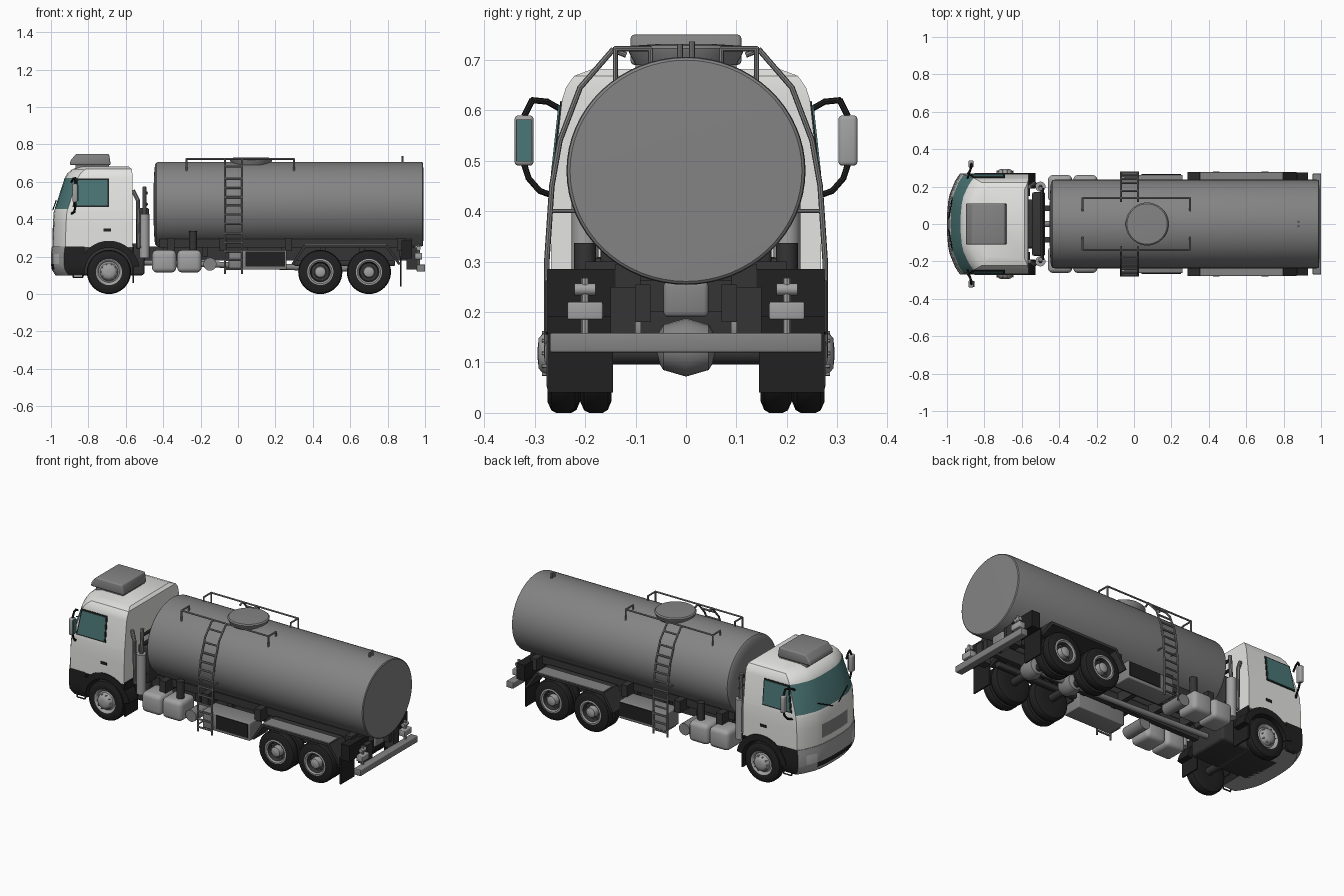
import bpy, bmesh
from math import sin, cos, pi, radians
from mathutils import Vector, Matrix

cube = bpy.data.objects.get("Cube")
if cube:
    bpy.data.objects.remove(cube)


def material(name, r, g, b):
    m = bpy.data.materials.new(name)
    m.use_nodes = True
    m.diffuse_color = (r, g, b, 1)
    for n in m.node_tree.nodes:
        if n.type == 'BSDF_PRINCIPLED':
            n.inputs["Base Color"].default_value = (r, g, b, 1)
    return m


WHITE = material("cab_white", .78, .78, .76)
GREY = material("tank_grey", .23, .23, .23)
LIGHT = material("light_metal", .36, .36, .36)
DARK = material("chassis_dark", .035, .035, .035)
BLACK = material("rubber_black", .015, .015, .015)
GLASS = material("teal_glass", .07, .18, .18)
LAMP = material("lamp_pale", .55, .55, .55)


def finish(bm, name, mats, mirror=False):
    if mirror:
        geom = bm.verts[:] + bm.edges[:] + bm.faces[:]
        copy = bmesh.ops.duplicate(bm, geom=geom)["geom"]
        for v in copy:
            if isinstance(v, bmesh.types.BMVert):
                v.co.y = -v.co.y
    bmesh.ops.recalc_face_normals(bm, faces=bm.faces[:])
    for f in bm.faces:
        f.smooth = True
    for e in bm.edges:
        e.smooth = len(e.link_faces) == 2 and e.calc_face_angle(0) < 0.6
    mesh = bpy.data.meshes.new(name)
    bm.to_mesh(mesh)
    bm.free()
    for m in mats:
        mesh.materials.append(m)
    ob = bpy.data.objects.new(name, mesh)
    bpy.context.scene.collection.objects.link(ob)
    return ob


def slab(name, pts, vec, mat, bevel=0, mirror=False):
    """Polygon pushed along a vector."""
    bm = bmesh.new()
    a = [bm.verts.new(p) for p in pts]
    b = [bm.verts.new(Vector(p) + Vector(vec)) for p in pts]
    bm.faces.new(a)
    bm.faces.new(b[::-1])
    for i in range(len(a)):
        j = (i + 1) % len(a)
        bm.faces.new((a[i], b[i], b[j], a[j]))
    if bevel:
        bmesh.ops.bevel(bm, geom=bm.edges[:], offset=bevel, segments=3, profile=.5, affect='EDGES')
    return finish(bm, name, [mat], mirror)


def box(name, x, y, z, mat, bevel=0, mirror=False):
    pts = [(x[0], y[0], z[0]), (x[1], y[0], z[0]), (x[1], y[0], z[1]), (x[0], y[0], z[1])]
    return slab(name, pts, (0, y[1] - y[0], 0), mat, bevel, mirror)


def tube(name, paths, r, mat, mirror=False, seg=8):
    bm = bmesh.new()
    for path in paths:
        for a, b in zip(path, path[1:]):
            a, b = Vector(a), Vector(b)
            d = b - a
            m = Matrix.Translation((a + b) / 2) @ d.to_track_quat('Z', 'Y').to_matrix().to_4x4()
            bmesh.ops.create_cone(bm, cap_ends=True, segments=seg, radius1=r, radius2=r,
                                  depth=d.length + r * .6, matrix=m)
    return finish(bm, name, [mat], mirror)


def lathe(name, profile, place, mats, pick=lambda i: 0, seg=40, mirror=False):
    """Spin (offset, radius) pairs; place() maps offset and ring position to a point."""
    bm = bmesh.new()
    rings = [[bm.verts.new(place(o, r * cos(2 * pi * k / seg), r * sin(2 * pi * k / seg)))
              for k in range(seg)] for o, r in profile]
    for i, (a, b) in enumerate(zip(rings, rings[1:])):
        for k in range(seg):
            j = (k + 1) % seg
            bm.faces.new((a[k], a[j], b[j], b[k])).material_index = pick(i)
    bm.faces.new(rings[0])
    bm.faces.new(rings[-1]).material_index = pick(len(rings) - 2)
    return finish(bm, name, mats, mirror)


HALF = [0, .2, .45, .6, .85, .95, 1]
COLS = [-f for f in HALF[:0:-1]] + HALF


def nose(name, rings, mats, rule, bulge=.07):
    """Loft of plan outlines with a bowed front; rule(z, f) colours the faces."""
    bm = bmesh.new()
    loops = []
    for z, xf, xb, hw in rings:
        pts = [(xf + bulge * abs(f) ** 3, f * hw, z) for f in COLS]
        loops.append([bm.verts.new(p) for p in pts + [(xb, hw, z), (xb, -hw, z)]])
    n = len(loops[0])
    for i, (a, b) in enumerate(zip(loops, loops[1:])):
        z = (rings[i][0] + rings[i + 1][0]) / 2
        for k in range(n):
            j = (k + 1) % n
            face = bm.faces.new((a[k], a[j], b[j], b[k]))
            f = abs(COLS[k] + COLS[j]) / 2 if k < len(COLS) - 1 else 2
            face.material_index = rule(z, f)
    bm.faces.new(loops[0])
    bm.faces.new(loops[-1])
    return finish(bm, name, mats)


# Cab shell with windscreen and grille
def cab_rule(z, f):
    if .455 < z < .62 and f < 1:
        return 1
    return 2 if .29 < z < .37 and f < .45 else 0


nose("cab", [(.25, -.992, -.565, .268), (.29, -.992, -.565, .268), (.37, -.99, -.565, .268),
             (.44, -.985, -.565, .266), (.455, -.98, -.565, .264), (.62, -.927, -.565, .246),
             (.645, -.912, -.565, .238), (.668, -.885, -.568, .222), (.682, -.84, -.585, .185)],
     [WHITE, GLASS, GREY], cab_rule)


# Front bumper with lamps and intake slot
def bumper_rule(z, f):
    if f > 1:
        return 1
    if .16 < z < .215 and .6 < f < .85:
        return 2
    return 1 if .13 < z < .16 and f < .6 else 0


nose("front_bumper", [(.1, -.975, -.82, .255), (.13, -.995, -.82, .268), (.16, -1, -.82, .27),
                      (.215, -1, -.82, .27), (.255, -.995, -.82, .27)], [LIGHT, BLACK, LAMP], bumper_rule)


# Side windows, framed and lying on the sloping door
def door_plate(name, pts, off, mat):
    slab(name, [(x, .264 - (z - .455) * .109, z) for x, z in pts], (0, off, 0), mat, mirror=True)


door_plate("window_frame", [(-.885, .465), (-.69, .465), (-.69, .618), (-.86, .618)], .003, BLACK)
door_plate("side_window", [(-.875, .473), (-.698, .473), (-.698, .61), (-.853, .61)], .006, GLASS)
box("door_handle", (-.72, -.68), (.262, .272), (.335, .35), BLACK, mirror=True)
tube("wiper", [[(-.99, .03, .45), (-.972, .14, .50)]], .003, BLACK, True)
slab("roof_unit", [(-.9, -.11, .69), (-.895, -.11, .715), (-.865, -.11, .75), (-.69, -.11, .75),
                   (-.68, -.11, .69)], (0, .22, 0), GREY, .008)
box("roof_unit_base", (-.87, -.69), (-.1, .1), (.67, .7), GREY)

# Mirrors
box("mirror_housing", (-.885, -.858), (.302, .34), (.49, .59), LIGHT, .008, True)
box("mirror_glass", (-.859, -.854), (-.336, -.306), (.498, .582), GLASS)
tube("mirror_arm", [[(-.89, .245, .6), (-.88, .275, .617), (-.87, .305, .62), (-.87, .32, .59)],
                    [(-.87, .32, .49), (-.87, .312, .465), (-.875, .29, .44), (-.89, .262, .43)]],
     .006, BLACK, True)

# Front wheel arches, flaps and step
arc = [radians(a) for a in range(10, 171, 10)]
arch = [(-.69 + .165 * cos(a), .19, .12 + .165 * sin(a)) for a in arc]
arch += [(-.69 + .128 * cos(a), .19, .12 + .128 * sin(a)) for a in reversed(arc)]
slab("front_wheel_arch", arch, (0, .084, 0), BLACK, mirror=True)
box("front_mud_flap", (-.565, -.557), (.15, .27), (.06, .26), BLACK, mirror=True)
tube("cab_step", [[(-.885, .255, .12), (-.88, .26, .09), (-.83, .26, .09), (-.825, .255, .12)]], .004, DARK, True)
box("engine_block", (-.9, -.5), (-.13, .13), (.1, .27), DARK, .015)

# Wheels: tyre, rim and hub in one spin
TYRE = [(-.062, .05), (-.062, .095), (-.055, .112), (-.045, .118), (-.018, .118),
        (-.008, .113), (0, .095), (0, .07)]
FRONT_RIM = [(-.004, .064), (-.014, .056), (-.01, .048), (.01, .042), (.02, .03), (.022, .012)]
REAR_RIM = [(.002, .062), (-.004, .054), (-.03, .048), (-.03, .032), (0, .028), (.006, .014)]


def wheel(name, x, y, rim):
    def pick(i):
        if i < 7:
            return 0
        return 2 if rim is REAR_RIM and i in (9, 10) else 1
    lathe(name, TYRE + rim, lambda o, a, b: (x + a, y + o, .118 + b), [BLACK, LIGHT, DARK], pick, mirror=True)
    depth = y + (.008 if rim is FRONT_RIM else -.026)
    bolts = [radians(36 * k) for k in range(10)]
    tube(name + "_bolts", [[(x + .043 * cos(a), depth - .008, .118 + .043 * sin(a)),
                            (x + .043 * cos(a), depth + .004, .118 + .043 * sin(a))] for a in bolts],
         .0035, LIGHT, True, 6)


wheel("front_wheel", -.69, .272, FRONT_RIM)
for label, x in (("middle", .44), ("rear", .70)):
    wheel(label + "_outer_wheel", x, .275, REAR_RIM)
    wheel(label + "_inner_wheel", x, .21, REAR_RIM)
    lathe(label + "_differential", [(-.06, .02), (-.045, .045), (0, .058), (.045, .045), (.06, .02)],
          lambda o, a, b: (x + a, o, .13 + b), [GREY], seg=20)
tube("axles", [[(x, -.22, .118), (x, .22, .118)] for x in (-.69, .44, .70)], .022, DARK, seg=14)
tube("drive_shaft", [[(-.5, 0, .17), (.4, 0, .14), (.7, 0, .135)]], .016, GREY, seg=14)

# Chassis and tank cradle
box("chassis_rail", (-.9, .95), (.07, .1), (.18, .255), DARK, mirror=True)
box("cradle_beam", (-.42, .93), (.09, .14), (.25, .295), DARK, mirror=True)
for i in range(7):
    x = -.4 + i * .21
    box("cross_member", (x, x + .03), (-.13, .13), (.2, .262), DARK)
for x in (-.38, -.1, .25, .85):
    box("cradle_bracket", (x, x + .04), (.09, .2), (.23, .30), DARK, mirror=True)
box("leaf_springs", (.3, .84), (.105, .14), (.15, .18), DARK, .008, True)
tube("valve_post", [[(-.24, .2, .22), (-.24, .2, .33)]], .022, DARK, True, 12)

# Tank body, hatch and top fittings
lathe("tank", [(-.452, .3), (-.449, .7), (-.444, .94), (-.436, .985), (-.425, 1), (.975, 1),
               (.986, .992), (.99, .97), (.992, .5)],
      lambda o, a, b: (o, a * .237, .48 + b * .226), [GREY], seg=64)
lathe("tank_hatch", [(.69, .1), (.712, .112), (.722, .115), (.728, .108), (.731, .06)],
      lambda o, a, b: (.07 + a, b, o), [GREY], seg=40)
rail = [(-.275, .07, .69), (-.275, .07, .722), (-.275, .14, .722), (.3, .14, .722), (.3, .07, .722), (.3, .07, .69)]
tube("top_rail", [rail] + [[(x, .14, .655), (x, .14, .722)] for x in (-.275, .3)], .005, GREY, True)
tube("top_valve", [[(.88, .012, .7), (.88, .012, .735)], [(.88, -.012, .7), (.88, -.012, .73)]], .006, GREY)

# Ladders bent round the tank
bend = [(.12, .71), (.145, .72), (.21, .645), (.25, .54), (.266, .45), (.276, .3), (.276, .11)]
paths = [[(x, y, z) for y, z in bend] for x in (-.07, .022)]
for (y0, z0), (y1, z1) in zip(bend[1:], bend[2:]):
    count = max(1, round((z0 - z1) / .05))
    for k in range(count):
        t = (k + .5) / count
        y, z = y0 + (y1 - y0) * t, z0 + (z1 - z0) * t
        paths.append([(-.07, y, z), (.022, y, z)])
tube("ladder", paths, .0055, GREY, True)
tube("ladder_stay", [[(x, .2, z), (x, .272, z)] for x in (-.07, .022) for z in (.15, .4)], .004, GREY, True)

# Fuel tanks and side lockers
for x in (-.46, -.325):
    box("fuel_tank", (x, x + .13), (.12, .262), (.115, .235), LIGHT, .025, True)
box("side_locker", (-.05, .26), (.14, .262), (.13, .235), GREY, .005, True)
box("locker_door", (.04, .25), (.26, .266), (.147, .228), BLACK, mirror=True)
tube("air_tank", [[(-.15, .1, .16), (-.15, .22, .16)]], .035, GREY, True, 18)

# Exhaust and pipework behind the cab
box("rear_cab_frame", (-.545, -.475), (-.17, .17), (.24, .46), DARK, .01)
tube("exhaust_stack", [[(-.5, .2, .2), (-.5, .2, .42)]], .027, LIGHT, True, 18)
tube("exhaust_pipe", [[(-.5, .2, .4), (-.5, .19, .57)], [(-.53, .215, .25), (-.535, .215, .5), (-.56, .2, .55)]],
     .011, GREY, True, 10)
tube("cross_pipes", [[(-.49, -.19, z), (-.49, .19, z)] for z in (.3, .48, .54)], .009, DARK)

# Rear guards, flaps, bar and lamps
guard = [(.285, .16), (.35, .262), (.8, .262), (.87, .16), (.858, .155), (.79, .248), (.36, .248), (.297, .155)]
slab("rear_mudguard", [(x, .15, z) for x, z in guard], (0, .129, 0), DARK, mirror=True)
box("mudguard_top", (.355, .795), (.19, .276), (.261, .267), GREY, mirror=True)
box("rear_mud_flap", (.865, .873), (.145, .275), (.04, .2), BLACK, mirror=True)
box("rear_panel", (.875, .93), (.1, .275), (.19, .285), BLACK, mirror=True)
box("rear_bar", (.955, 1), (-.27, .27), (.12, .158), GREY, .004)
box("bar_bracket", (.9, .96), (.1, .15), (.13, .25), DARK, mirror=True)
box("rear_lamp", (.945, .985), (.165, .235), (.185, .22), LIGHT, .004, True)
tube("lamp_stem", [[(.965, .2, .15), (.965, .2, .265)]], .008, LIGHT, True)
tube("lamp_cap", [[(.965, .183, .245), (.965, .217, .245)]], .012, LIGHT, True, 12)
box("tow_block", (.86, .94), (-.045, .045), (.19, .26), GREY, .01)
